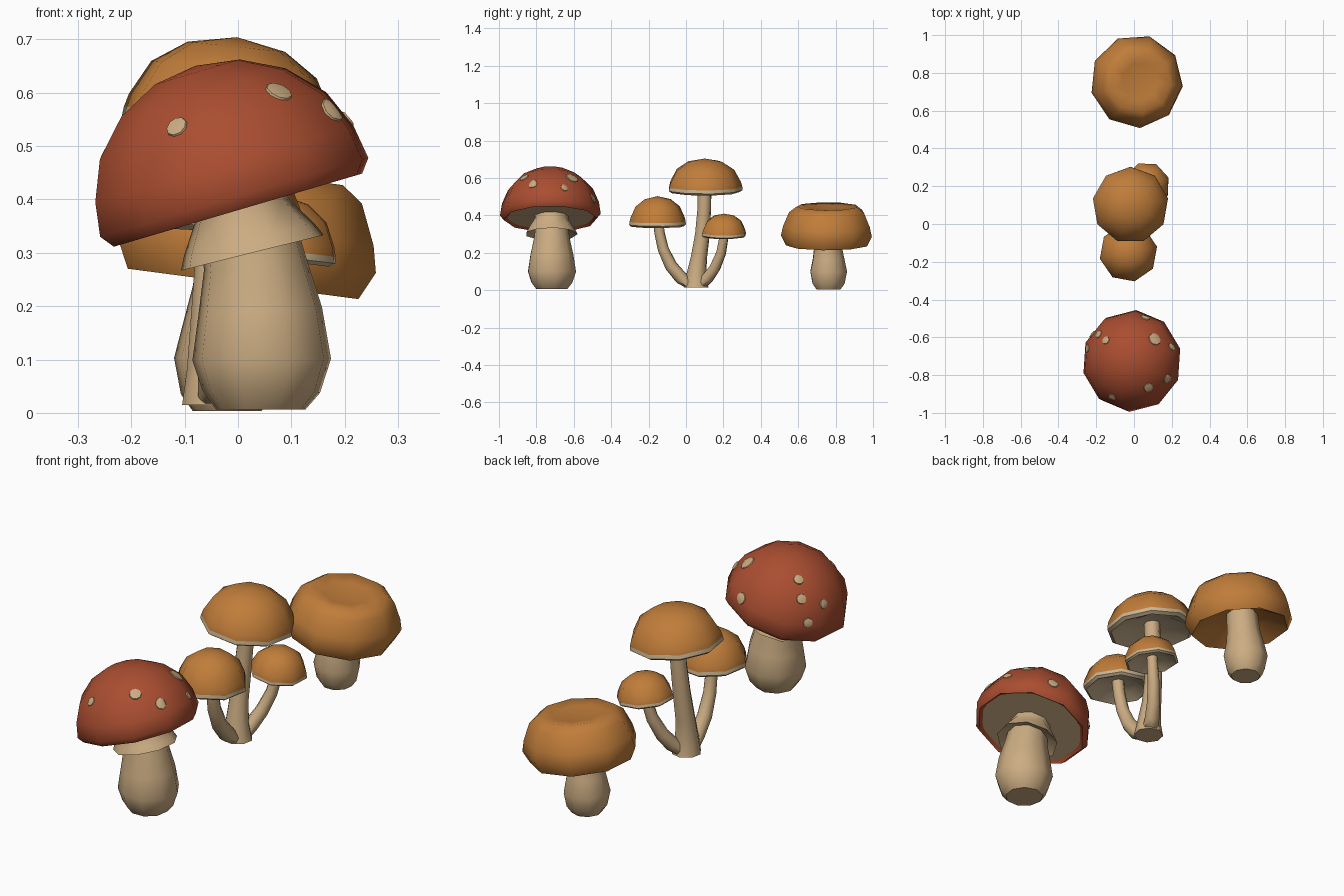
import bpy, bmesh, math
from mathutils import Matrix, Vector
from mathutils.bvhtree import BVHTree

if "Cube" in bpy.data.objects:
    bpy.data.objects.remove(bpy.data.objects["Cube"])


def material(name, r, g, b):
    m = bpy.data.materials.new(name)
    m.use_nodes = True
    m.diffuse_color = (r, g, b, 1)
    m.node_tree.nodes["Principled BSDF"].inputs["Base Color"].default_value = (r, g, b, 1)
    return m


RED = material("brick red", .40, .075, .030)
ORANGE = material("ochre orange", .53, .205, .042)
BEIGE = material("stem beige", .60, .415, .225)
PALE = material("pale gill", .60, .465, .29)


def finish(name, bm, mats, angle=48):
    bmesh.ops.remove_doubles(bm, verts=bm.verts, dist=.002)
    bmesh.ops.recalc_face_normals(bm, faces=bm.faces)
    mesh = bpy.data.meshes.new(name)
    bm.to_mesh(mesh)
    bm.free()
    for m in mats:
        mesh.materials.append(m)
    ob = bpy.data.objects.new(name, mesh)
    bpy.context.collection.objects.link(ob)
    bpy.ops.object.select_all(action="DESELECT")
    ob.select_set(True)
    bpy.context.view_layer.objects.active = ob
    bpy.ops.object.shade_smooth_by_angle(angle=math.radians(angle))
    return ob


def loft(name, rings, mats, split=0):
    """Skin a list of point rings; segments before split use the second material."""
    bm = bmesh.new()
    loops = [[bm.verts.new(p) for p in ring] for ring in rings]
    n = len(loops[0])
    for s, (a, b) in enumerate(zip(loops, loops[1:])):
        for i in range(n):
            j = (i + 1) % n
            f = bm.faces.new((a[i], a[j], b[j], b[i]))
            f.material_index = int(s < split)
    bm.faces.new(loops[0]).material_index = int(split > 0)
    bm.faces.new(loops[-1])
    return finish(name, bm, mats)


def circle(r, sides, phase=0):
    return [Vector((r * math.cos(phase + math.tau * i / sides),
                    r * math.sin(phase + math.tau * i / sides), 0)) for i in range(sides)]


def lathe(name, profile, loc, tilt, sides, mats, split=0, phase=0, rib=0):
    """Turn an (r, z) profile; rib alternately lifts the second ring into gills."""
    mat = Matrix.Translation(loc) @ Matrix.Rotation(math.radians(tilt), 4, "Y")
    rings = []
    for k, (r, z) in enumerate(profile):
        ring = circle(max(r, .0005), sides, math.radians(phase))
        rings.append([mat @ (p + Vector((0, 0, z + (rib * (i % 2) if k == 1 else 0))))
                      for i, p in enumerate(ring)])
    return loft(name, rings, mats, split)


def stem(name, path, sides):
    """Sweep a polygon along (x, y, z, r) points."""
    pts = [Vector(p[:3]) for p in path]
    rings = []
    for k, p in enumerate(pts):
        t = (pts[min(k + 1, len(pts) - 1)] - pts[max(k - 1, 0)]).normalized()
        if k == 0:
            t = Vector((0, 0, 1))
        q = Vector((0, 0, 1)).rotation_difference(t)
        rings.append([p + q @ c for c in circle(path[k][3], sides, .2)])
    return loft(name, rings, [BEIGE])


# Red mushroom: cap, gills, skirt and stem
lathe("red_cap_gills", [(.07, .12), (.15, .085), (.232, .012)],
      (0, -.725, .38), -16.4, 20, [BEIGE], phase=14, rib=-.015)
red_cap = lathe("red_cap",
                [(.228, .02), (.25, 0), (.27, .025), (.26, .09), (.228, .165),
                 (.165, .23), (.085, .27), (0, .282)],
                (0, -.725, .38), -16.4, 10, [RED], phase=14)
lathe("red_mushroom_skirt", [(.075, .03), (.14, 0), (.128, .025), (.09, .085), (.1, .13), (.1, .17)],
      (.027, -.72, .30), -14, 9, [BEIGE], phase=10)
stem("red_mushroom_stem",
     [(.043, -.72, .006, .085), (.044, -.72, .04, .112), (.045, -.72, .1, .132), (.042, -.72, .19, .118),
      (.032, -.72, .28, .098), (.015, -.72, .38, .085), (-.01, -.72, .5, .07)], 9)

# Spots: thin patches wrapped onto the red cap
tree = BVHTree.FromPolygons([v.co for v in red_cap.data.vertices],
                            [p.vertices[:] for p in red_cap.data.polygons])
SPOTS = [(.12, -.6, .62, .036), (-.15, -.615, .59, .023), (-.2, -.575, .53, .023),
         (-.24, -.66, .48, .023), (-.225, -.58, .42, .022), (.215, -.64, .56, .022),
         (.18, -.82, .57, .027), (.08, -.87, .61, .027), (-.11, -.91, .53, .022),
         (.07, -.47, .5, .027)]
for n, (x, y, z, r) in enumerate(SPOTS):
    centre, normal, _, _ = tree.find_nearest(Vector((x, y, z)))
    turn = Vector((0, 0, 1)).rotation_difference(normal)
    rings = []
    for scale, lift in ((1, -.002), (.92, .004), (.5, .006), (.01, .006)):
        ring = []
        for p in circle(r * scale, 9):
            hit, nor, _, _ = tree.find_nearest(centre + turn @ p)
            ring.append(hit + (nor + normal).normalized() * lift)
        rings.append(ring)
    loft("red_cap_spot_%d" % (n + 1), rings, [BEIGE])


# Cluster of three small mushrooms sharing one foot
def small_cap(name, loc, tilt, radius, height, sides, phase):
    shape = [(.2, .24), (.6, .13), (.92, 0), (1, .06), (.99, .16), (.955, .3),
             (.78, .66), (.46, .9), (0, 1)]
    lathe(name, [(r * radius, z * height) for r, z in shape], loc, tilt, sides,
          [ORANGE, PALE], split=4, phase=phase, rib=.012)


small_cap("tall_cap", (-.02, .1, .525), 6, .203, .18, 9, 10)
small_cap("front_small_cap", (-.03, -.152, .34), 3, .155, .163, 8, 12)
small_cap("back_small_cap", (.065, .203, .287), 7, .125, .123, 8, 20)
stem("tall_stem",
     [(-.04, .055, .015, .066), (-.043, .055, .08, .054), (-.045, .07, .18, .044),
      (-.04, .088, .3, .04), (-.03, .098, .44, .037), (-.022, .1, .57, .037)], 8)
stem("front_small_stem",
     [(-.04, .025, .018, .036), (-.04, -.025, .065, .036), (-.04, -.08, .13, .034),
      (-.037, -.122, .22, .03), (-.033, -.142, .31, .028), (-.03, -.15, .39, .028)], 8)
stem("back_small_stem",
     [(-.03, .075, .018, .036), (-.01, .115, .065, .033), (.015, .155, .12, .03),
      (.042, .188, .2, .027), (.06, .202, .28, .025), (.065, .204, .33, .025)], 8)

# Broad orange mushroom with a dented top
lathe("broad_cap", [(.06, .07), (.14, .035), (.222, -.008), (.248, .045), (.237, .095), (.205, .17),
                    (.165, .2), (.1, .192), (0, .178)],
      (.008, .755, .25), 7.5, 9, [ORANGE], phase=-6, rib=.02)
stem("broad_stem",
     [(-.02, .76, .004, .066), (-.02, .76, .035, .088), (-.02, .76, .1, .101),
      (-.016, .76, .17, .086), (-.01, .757, .23, .076), (0, .755, .34, .07)], 9)
